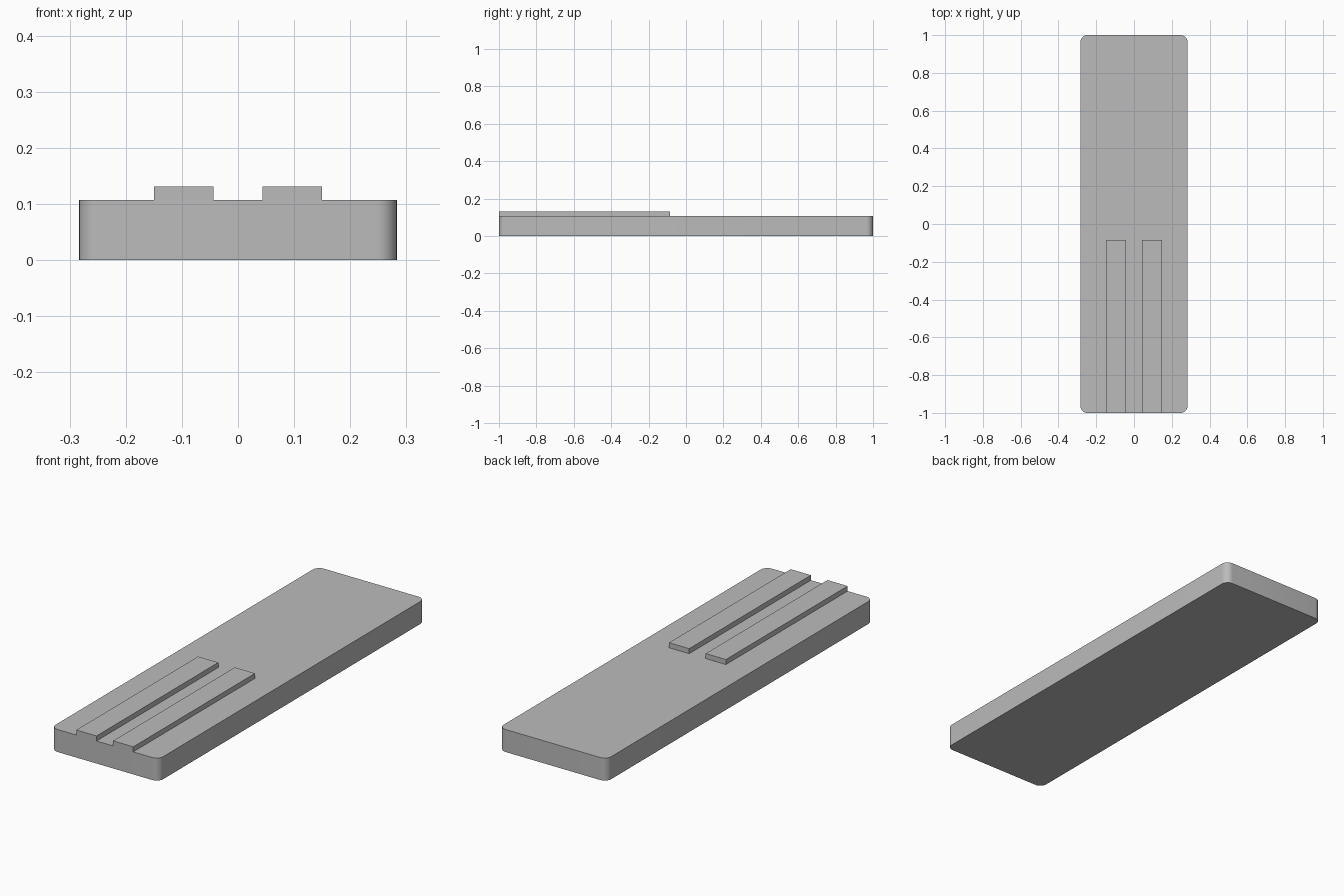
import bpy
import bmesh
from math import radians

cube = bpy.data.objects.get("Cube")
if cube:
    bpy.data.objects.remove(cube, do_unlink=True)

HALF_WIDTH, SLAB_TOP, RAIL_TOP = 0.283, 0.107, 0.131
CORNER_RADIUS = 0.035

grey = bpy.data.materials.new("plain grey")
grey.use_nodes = True
colour = (0.5, 0.5, 0.5, 1)
grey.diffuse_color = colour
grey.node_tree.nodes["Principled BSDF"].inputs["Base Color"].default_value = colour


def box(name, low, high, radius=0):
    """Box between two corners, with optional rounded upright edges."""
    bm = bmesh.new()
    bmesh.ops.create_cube(bm, size=1)
    for v in bm.verts:
        v.co = [a + (c + 0.5) * (b - a) for a, b, c in zip(low, high, v.co)]
    if radius:
        upright = [e for e in bm.edges
                   if abs(e.verts[0].co.z - e.verts[1].co.z) > 0.01]
        bmesh.ops.bevel(bm, geom=upright, offset=radius, segments=10,
                        profile=0.5, affect='EDGES')
    mesh = bpy.data.meshes.new(name)
    bm.to_mesh(mesh)
    bm.free()
    mesh.materials.append(grey)
    obj = bpy.data.objects.new(name, mesh)
    bpy.context.collection.objects.link(obj)
    return obj


# Long slab with rounded corners
slab = box("base_slab", (-HALF_WIDTH, -1, 0), (HALF_WIDTH, 1, SLAB_TOP),
           CORNER_RADIUS)
bpy.ops.object.select_all(action='DESELECT')
slab.select_set(True)
bpy.context.view_layer.objects.active = slab
bpy.ops.object.shade_smooth_by_angle(angle=radians(30))

# Two raised rails, flush with the front edge
for name, centre in (("right_rail", -0.0965), ("left_rail", 0.0965)):
    box(name, (centre - 0.053, -1, SLAB_TOP), (centre + 0.053, -0.086, RAIL_TOP))
